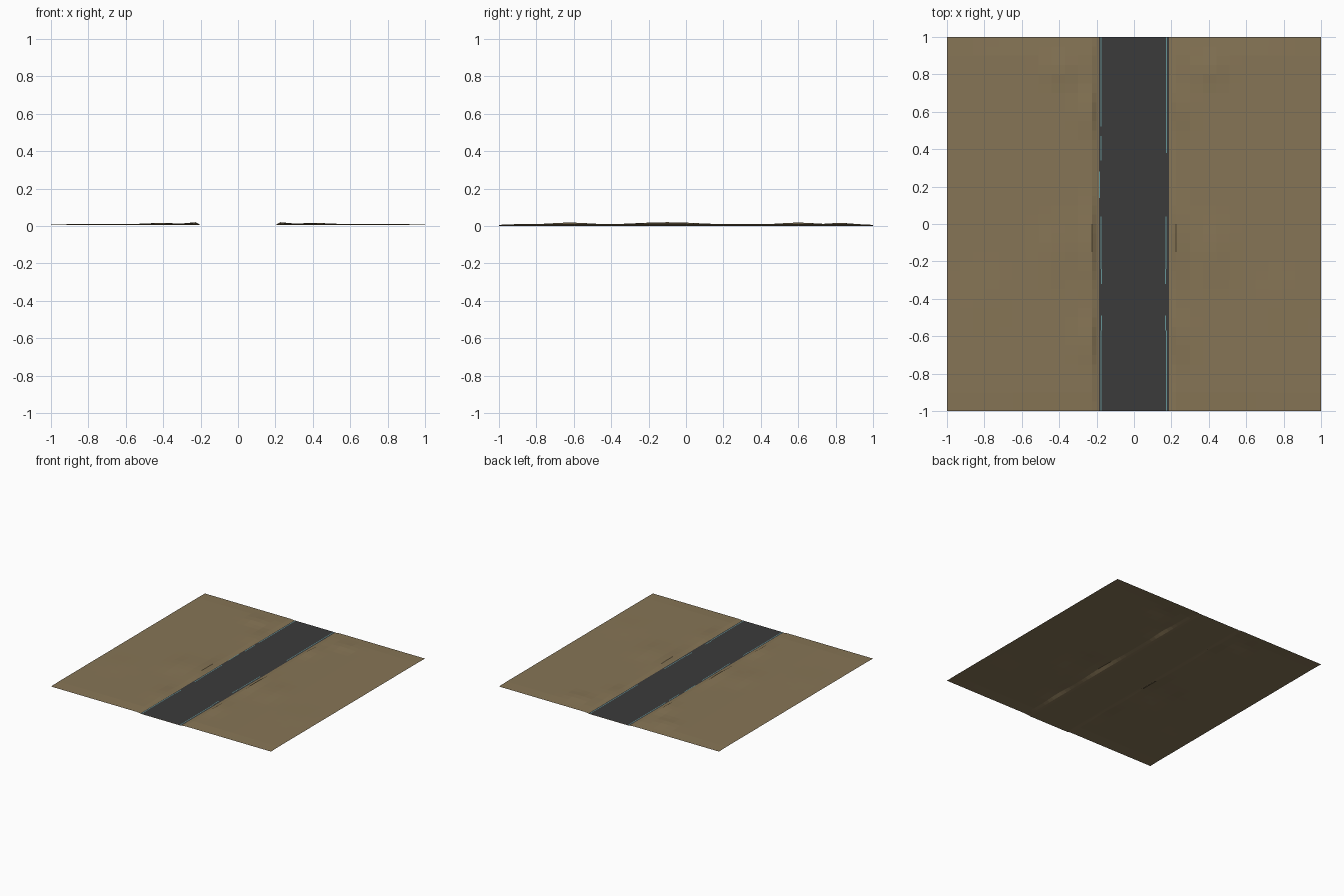
import bpy, bmesh, math

if "Cube" in bpy.data.objects:
    bpy.data.objects.remove(bpy.data.objects["Cube"])


def material(name, rgb):
    m = bpy.data.materials.new(name)
    m.diffuse_color = (*rgb, 1)
    m.use_nodes = True
    m.node_tree.nodes["Principled BSDF"].inputs["Base Color"].default_value = m.diffuse_color
    return m


DIRT = material("dirt brown", (0.240, 0.178, 0.092))
ASPHALT = material("asphalt grey", (0.043, 0.043, 0.043))
TEAL = material("edge line teal", (0.13, 0.30, 0.31))


def finish(bm, name, mat):
    bm.normal_update()
    me = bpy.data.meshes.new(name)
    bm.to_mesh(me)
    bm.free()
    me.materials.append(mat)
    ob = bpy.data.objects.new(name, me)
    bpy.context.collection.objects.link(ob)
    return ob


def sheet(name, xs, ys, height, mat):
    """Upward-facing grid of quads following a height function."""
    bm = bmesh.new()
    rows = [[bm.verts.new((x, y, height(x, y))) for x in xs] for y in ys]
    for a, b in zip(rows, rows[1:]):
        for i in range(len(xs) - 1):
            bm.faces.new((a[i], a[i + 1], b[i + 1], b[i]))
    return finish(bm, name, mat)


# Low mounds: x distance from the road, y, radius in x, radius in y, height
MOUNDS = [(0.22, -0.1, 0.12, 0.32, 0.010), (0.22, -0.62, 0.12, 0.2, 0.008),
          (0.22, 0.6, 0.12, 0.18, 0.008), (0.40, 0.82, 0.14, 0.12, 0.007),
          (0.42, -0.15, 0.16, 0.25, 0.006), (0.8, -0.4, 0.2, 0.25, 0.002)]


def ground_height(x, y):
    d = abs(x)
    if d < 0.19:
        return 0.0
    if d < 0.21:
        return 0.004
    z = 0.010 - 0.002 * max(0, d - 0.6) / 0.4
    for mx, my, rx, ry, h in MOUNDS:
        r = math.hypot((d - mx) / rx, (y - my) / ry)
        if r < 1:
            z += h * 0.5 * (1 + math.cos(math.pi * r))
    # settle towards the tile border
    edge = min(1, (1 - abs(y)) / 0.1)
    return 0.006 + (z - 0.006) * edge


# Ground sheet, continuing flat beneath the road
half = [0.18, 0.20, 0.225] + [0.3 + 0.07 * i for i in range(11)]
xs = [-x for x in reversed(half)] + half
ys = [-1 + 0.05 * i for i in range(41)]
sheet("ground", xs, ys, ground_height, DIRT)

# Road surface
sheet("road", [-0.187, 0.187], [-1, 1], lambda x, y: 0.003, ASPHALT)


# Broken thin edge lines: centre x, start y, end y
LEFT = [(-0.176, 0.52, 1), (-0.176, 0.34, 0.47), (-0.184, 0.14, 0.28),
        (-0.176, -0.24, 0.04), (-0.173, -0.32, -0.24),
        (-0.173, -0.57, -0.49), (-0.177, -1, -0.57)]
RIGHT = [(0.174, 0.38, 1), (0.172, -0.24, 0.04), (0.168, -0.32, -0.24),
         (0.168, -0.57, -0.49), (0.174, -1, -0.57)]
for side, segments in (("left", LEFT), ("right", RIGHT)):
    for x, y0, y1 in segments:
        sheet(side + "_edge_line", [x - 0.003, x + 0.003], [y0, y1],
              lambda x, y: 0.004, TEAL)
